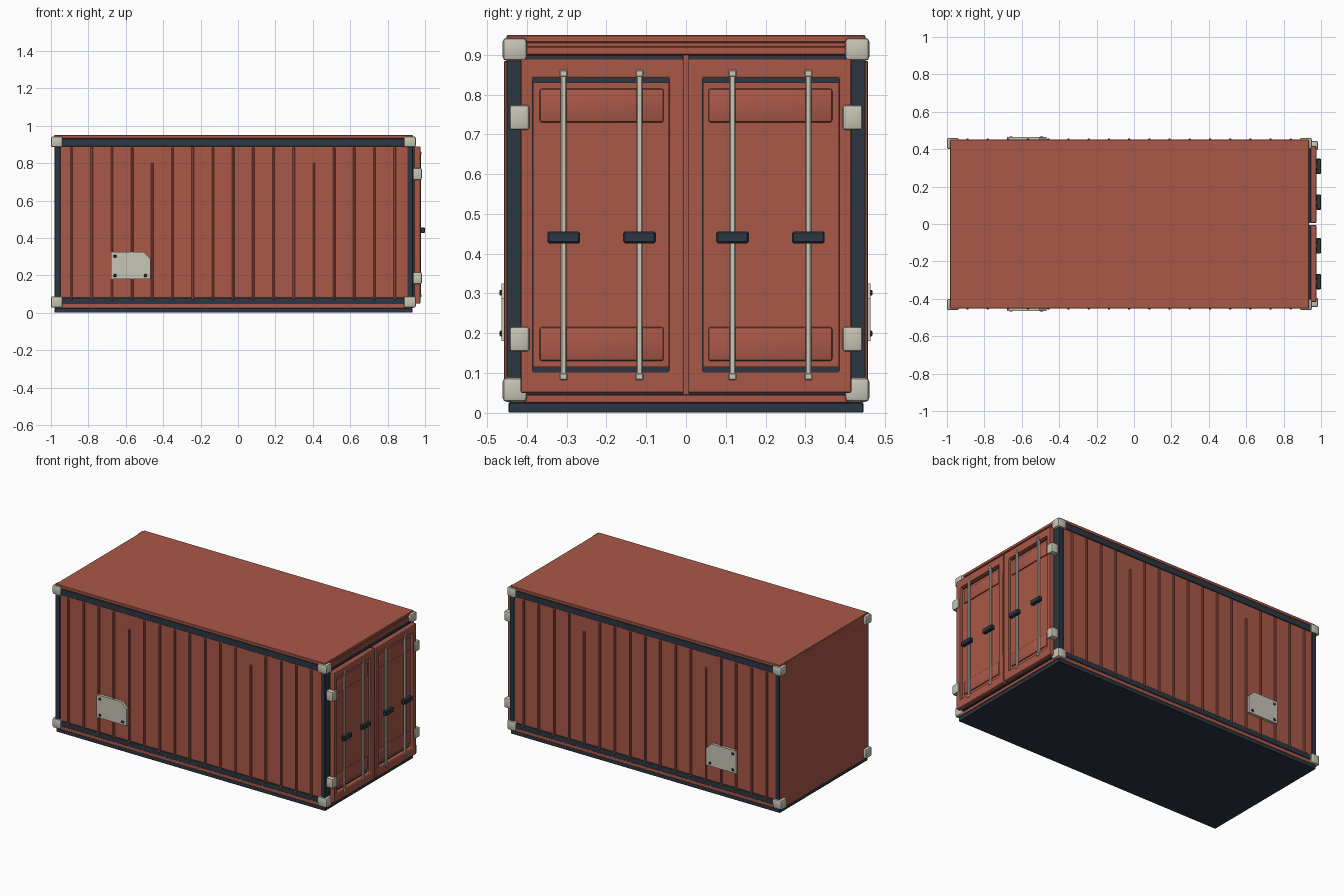
import bpy, bmesh

if "Cube" in bpy.data.objects:
    bpy.data.objects.remove(bpy.data.objects["Cube"])


def material(name, rgb):
    m = bpy.data.materials.new(name)
    m.diffuse_color = (*rgb, 1)
    m.use_nodes = True
    m.node_tree.nodes["Principled BSDF"].inputs["Base Color"].default_value = m.diffuse_color
    return m


RED = material("rust red paint", (0.40, 0.098, 0.065))
DARK = material("dark blue grey", (0.025, 0.037, 0.054))
PALE = material("pale grey metal", (0.578, 0.558, 0.468))


def finish(name, bm, mat):
    bmesh.ops.recalc_face_normals(bm, faces=bm.faces)
    mesh = bpy.data.meshes.new(name)
    bm.to_mesh(mesh)
    bm.free()
    mesh.materials.append(mat)
    ob = bpy.data.objects.new(name, mesh)
    bpy.context.collection.objects.link(ob)
    return ob


def add_box(bm, x, y, z, bevel=0.0, segments=1):
    """Box between the given (low, high) ranges, with optional bevel."""
    b = bmesh.ops.create_cube(bm, size=1)
    for v in b["verts"]:
        v.co = [lo + (c + 0.5) * (hi - lo) for c, (lo, hi) in zip(v.co, (x, y, z))]
    if bevel:
        edges = list({e for v in b["verts"] for e in v.link_edges})
        bmesh.ops.bevel(bm, geom=edges, offset=bevel, segments=segments,
                        profile=0.5, affect='EDGES')


def boxes(name, mat, specs, bevel=0.0, segments=1, mirror=False):
    """One object from several boxes, optionally repeated on the other side in y."""
    bm = bmesh.new()
    for x, y, z in specs:
        add_box(bm, x, y, z, bevel, segments)
        if mirror:
            add_box(bm, x, (-y[1], -y[0]), z, bevel, segments)
    return finish(name, bm, mat)


def prism(bm, outline, y0, y1):
    """Extrude an x-z outline from y0 to y1."""
    face = bm.faces.new([bm.verts.new((x, y0, z)) for x, z in outline])
    r = bmesh.ops.extrude_face_region(bm, geom=[face])
    for v in r["geom"]:
        if isinstance(v, bmesh.types.BMVert):
            v.co.y = y1


# Body shell, roof and base
boxes("body", RED, [((-0.982, 0.928), (-0.447, 0.447), (0.025, 0.94))])
boxes("roof", RED, [((-0.983, 0.935), (-0.451, 0.451), (0.93, 0.95))], 0.003)
boxes("base", DARK, [((-0.98, 0.932), (-0.446, 0.446), (0.0, 0.025))], 0.002)
boxes("door_header_and_sill", RED, [
    ((0.90, 0.936), (-0.44, 0.44), (0.90, 0.921)),
    ((0.90, 0.936), (-0.44, 0.44), (0.025, 0.045))], 0.002)

# Dark side frame: rails and posts
boxes("side_rails", DARK, [
    ((-0.98, 0.932), (0.43, 0.452), (0.89, 0.93)),
    ((-0.98, 0.932), (0.43, 0.452), (0.046, 0.081))], 0.002, mirror=True)
boxes("corner_posts", DARK, [
    ((-0.981, -0.95), (0.43, 0.452), (0.05, 0.92)),
    ((0.905, 0.935), (0.40, 0.452), (0.05, 0.90))], 0.002, mirror=True)

# Vertical wall ribs, two of them shorter
ribs = []
for i in range(17):
    x = -0.89 + i * 0.108
    top = 0.80 if i in (4, 12) else 0.885
    ribs.append(((x - 0.006, x + 0.006), (0.44, 0.458), (0.068, top)))
boxes("wall_ribs", RED, ribs, 0.003, mirror=True)

# Corner castings
boxes("corner_castings", PALE, [
    (x, (0.40, 0.461), z)
    for x in ((-1.0, -0.937), (0.887, 0.951))
    for z in ((0.027, 0.088), (0.885, 0.943))], 0.010, 2, mirror=True)

# Data plates with a clipped corner, and their bolts
bm = bmesh.new()
for s in (-1, 1):
    prism(bm, [(-0.68, 0.18), (-0.467, 0.18), (-0.467, 0.287),
               (-0.505, 0.325), (-0.68, 0.325)], s * 0.445, s * 0.464)
finish("data_plates", bm, PALE)
boxes("plate_bolts", DARK, [
    ((x - 0.008, x + 0.008), (0.46, 0.469), (z - 0.007, z + 0.007))
    for x, z in ((-0.658, 0.302), (-0.658, 0.199), (-0.495, 0.199))],
    0.002, mirror=True)

# Door gaskets behind each leaf
boxes("door_gaskets", DARK, [((0.925, 0.946), (0.006, 0.405), (0.045, 0.90))],
      0.002, mirror=True)

# Door leaves: rectangular frame with a through opening
OUT = ((0.006, 0.05), (0.416, 0.89))
INN = ((0.042, 0.102), (0.386, 0.842))


def ring(x, side, box):
    (a, b), (c, d) = box
    return [(x, side * y, z) for y, z in ((a, b), (c, b), (c, d), (a, d))]


bm = bmesh.new()
for side in (-1, 1):
    loops = [[bm.verts.new(p) for p in ring(x, side, box)]
             for box, x in ((OUT, 0.944), (OUT, 0.975), (INN, 0.975), (INN, 0.944))]
    for k in range(4):
        p, q = loops[k], loops[(k + 1) % 4]
        for j in range(4):
            n = (j + 1) % 4
            bm.faces.new((p[j], p[n], q[n], q[j]))
doors = finish("door_frames", bm, RED)
mod = doors.modifiers.new("soft edges", 'BEVEL')
mod.width = 0.004
mod.segments = 2

# Recessed door panels with raised rounded pads
boxes("door_panels", RED, [((0.944, 0.956), (0.043, 0.385), (0.115, 0.830))],
      mirror=True)
boxes("door_pads", RED, [
    ((0.946, 0.963), (0.056, 0.368), z)
    for z in ((0.13, 0.215), (0.73, 0.815))], 0.006, 2, mirror=True)

# Locking rods, end brackets and handles
RODS = (0.117, 0.308)
boxes("locking_rods", PALE, [
    ((0.964, 0.979), (y - 0.0075, y + 0.0075), (0.085, 0.858)) for y in RODS],
    0.003, mirror=True)
boxes("rod_brackets", PALE, [
    ((0.964, 0.980), (y - 0.0095, y + 0.0095), z)
    for y in RODS for z in ((0.082, 0.099), (0.845, 0.862))], 0.002, mirror=True)
boxes("door_handles", DARK, [
    ((0.974, 1.0), (y - 0.041, y + 0.041), (0.426, 0.456)) for y in RODS],
    0.004, mirror=True)

# Hinges
boxes("door_hinges", PALE, [
    ((0.935, 0.983), (0.394, 0.444), z)
    for z in ((0.154, 0.216), (0.711, 0.774))], 0.007, 2, mirror=True)

# Keep flat faces crisp and bevels soft
for ob in list(bpy.context.scene.objects):
    bpy.ops.object.select_all(action='DESELECT')
    ob.select_set(True)
    bpy.context.view_layer.objects.active = ob
    bpy.ops.object.shade_smooth_by_angle(angle=0.6)
